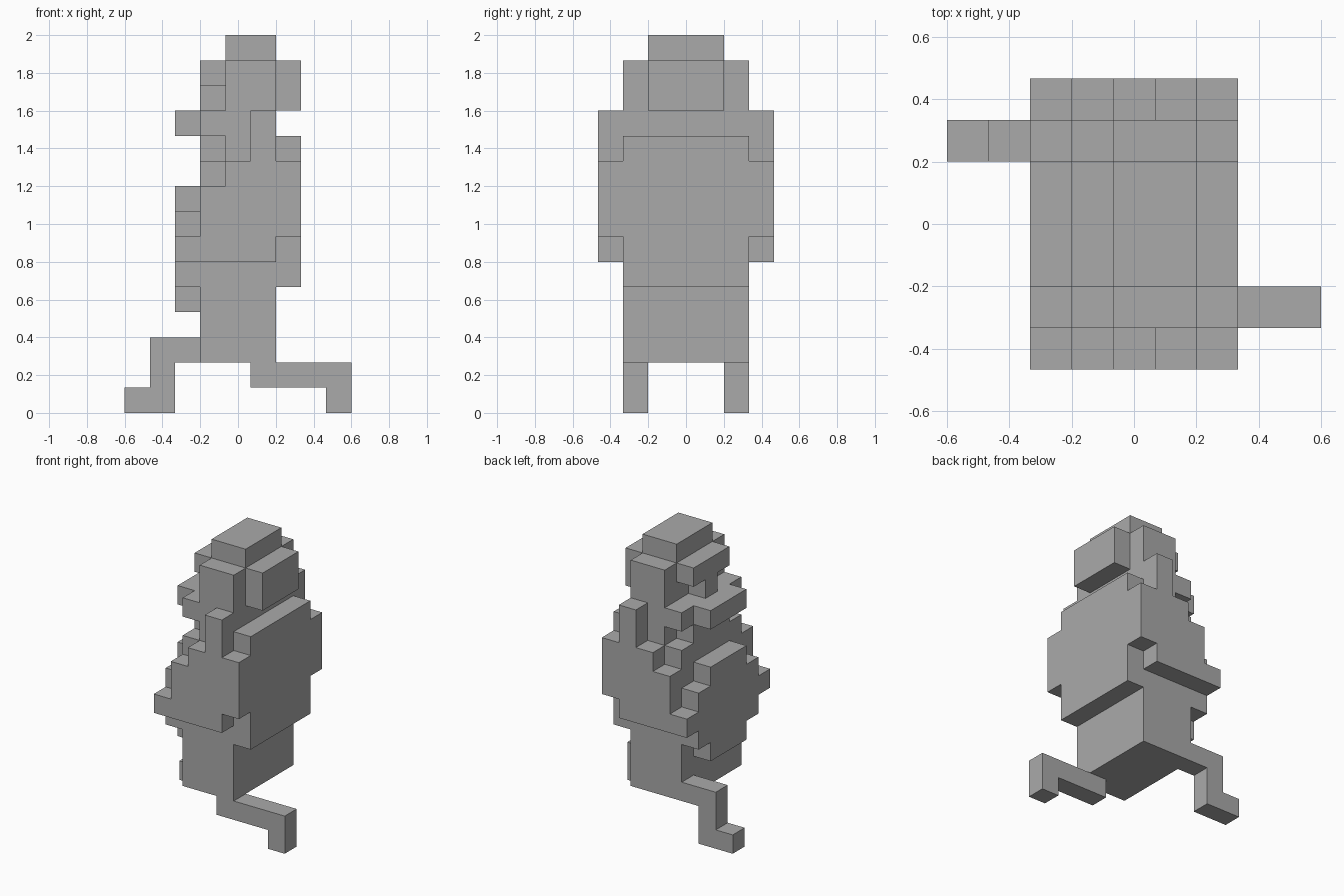
import bpy
import bmesh
from mathutils import Vector

cube = bpy.data.objects.get("Cube")
if cube:
    bpy.data.objects.remove(cube, do_unlink=True)

UNIT = 2 / 15
ORIGIN = Vector((-4.5, -3.5, 0))

grey = bpy.data.materials.new("plain grey")
grey.use_nodes = True
colour = (0.4, 0.4, 0.4, 1)
grey.diffuse_color = colour
grey.node_tree.nodes["Principled BSDF"].inputs["Base Color"].default_value = colour


def block(x0, x1, y0, y1, z0, z1):
    """Grid cells of a box, both ends included."""
    return {(x, y, z) for x in range(x0, x1 + 1)
            for y in range(y0, y1 + 1) for z in range(z0, z1 + 1)}


def mirrored(cells):
    """The same cells on the other side of the body."""
    return {(x, 6 - y, z) for x, y, z in cells}


# Stepped arm hugging the round belly, with a strap over the shoulder
arm = block(2, 5, 0, 0, 6, 6) | block(3, 5, 0, 0, 7, 8) | block(4, 5, 0, 0, 9, 9)
strap = block(5, 5, 0, 0, 10, 11)

parts = {
    "torso": block(3, 5, 1, 5, 2, 9),
    "neck": block(4, 5, 1, 5, 10, 11) | block(3, 3, 2, 4, 10, 10),
    "head": block(4, 5, 1, 5, 12, 13),
    "crown": block(4, 5, 2, 4, 14, 14),
    "brow": block(3, 3, 2, 4, 13, 13),
    "nose": block(3, 3, 3, 3, 12, 12),
    "jaw": block(3, 3, 1, 5, 11, 11),
    "mouth": block(2, 2, 2, 4, 11, 11),
    "head_back": block(6, 6, 2, 4, 12, 13),
    "back_shell": block(6, 6, 1, 5, 5, 10) | block(6, 6, 0, 6, 7, 9),
    "belly": block(2, 2, 2, 4, 4, 8) | block(2, 2, 1, 5, 5, 7),
    "left_arm": arm,
    "right_arm": mirrored(arm),
    "left_strap": strap,
    "right_strap": mirrored(strap),
    "trailing_leg": block(5, 8, 1, 1, 1, 1),
    "trailing_foot": block(8, 8, 1, 1, 0, 0),
    "leading_leg": block(1, 2, 5, 5, 2, 2) | block(1, 1, 5, 5, 1, 1),
    "leading_foot": block(0, 1, 5, 5, 0, 0),
}
solid = set().union(*parts.values())


def build(name, cells):
    """Skin only the outside of the cells, merged into large flat faces."""
    bm = bmesh.new()
    for cell in cells:
        centre = Vector(cell) + Vector((0.5, 0.5, 0.5))
        for axis in range(3):
            for sign in (-1, 1):
                normal = Vector((0, 0, 0))
                normal[axis] = sign
                if tuple(int(a + b) for a, b in zip(cell, normal)) in solid:
                    continue
                u = Vector((0, 0, 0))
                u[(axis + 1) % 3] = 0.5
                v = normal.cross(u)
                corners = (-u - v, u - v, u + v, v - u)
                bm.faces.new([bm.verts.new((centre + normal / 2 + c + ORIGIN) * UNIT)
                              for c in corners])
    bmesh.ops.remove_doubles(bm, verts=bm.verts[:], dist=0.001)
    bmesh.ops.dissolve_limit(bm, angle_limit=0.01, verts=bm.verts[:], edges=bm.edges[:])
    mesh = bpy.data.meshes.new(name)
    bm.to_mesh(mesh)
    bm.free()
    mesh.materials.append(grey)
    bpy.context.collection.objects.link(bpy.data.objects.new(name, mesh))


for part_name, part_cells in parts.items():
    build(part_name, part_cells)
